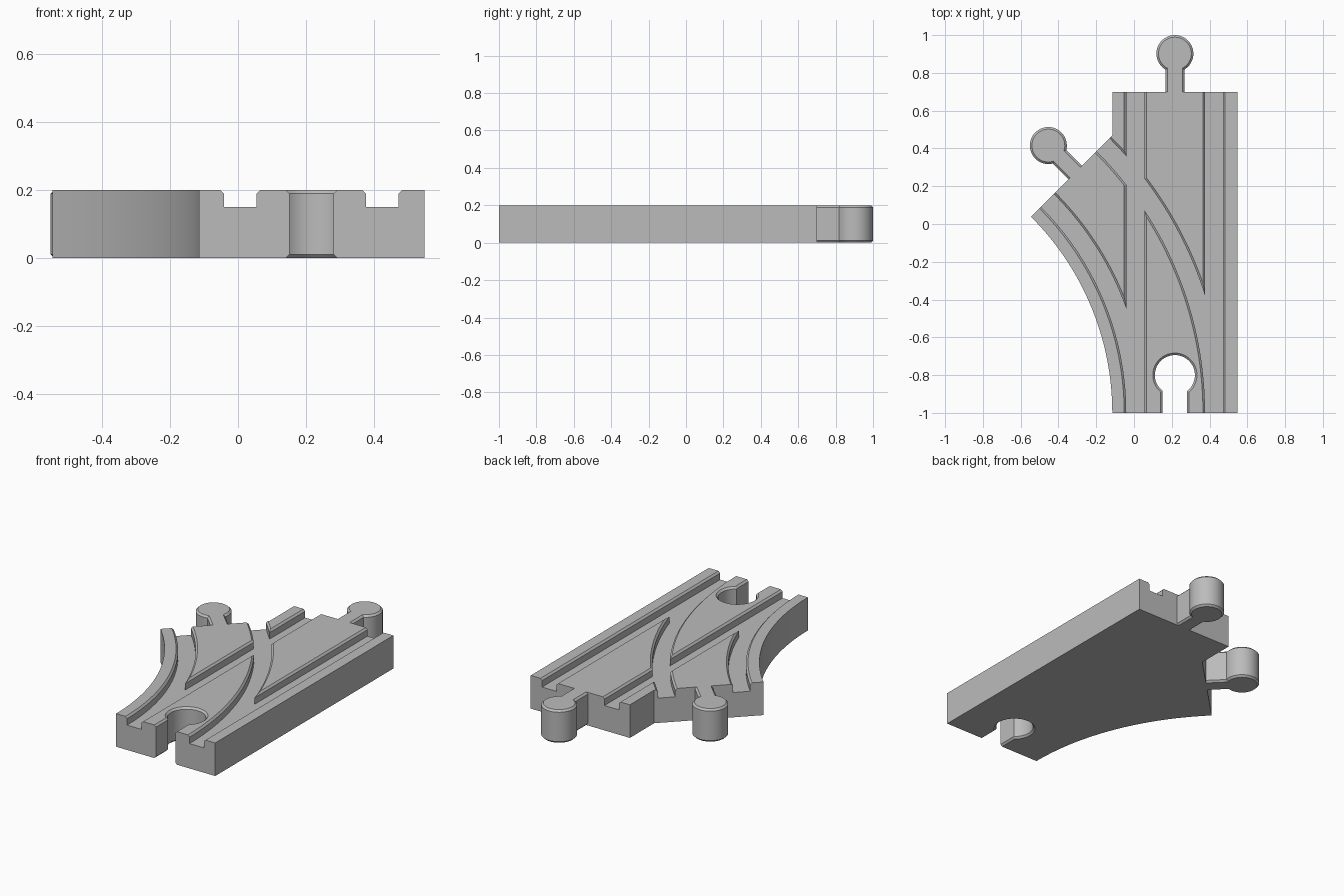
import bpy, bmesh
from math import pi, sin, cos, asin, radians
from mathutils import Matrix

if "Cube" in bpy.data.objects:
    bpy.data.objects.remove(bpy.data.objects["Cube"])

grey = bpy.data.materials.new("plain grey")
grey.use_nodes = True
GREY = (0.5, 0.5, 0.5, 1)
grey.diffuse_color = GREY
grey.node_tree.nodes["Principled BSDF"].inputs["Base Color"].default_value = GREY

HEIGHT, FLOOR, CHAMFER = 0.2, 0.15, 0.011
LEFT, RIGHT, FRONT, BACK = -0.115, 0.548, -1.0, 0.7
MIDDLE = (LEFT + RIGHT) / 2
INNER = 1.468                      # radius of the branch's inside edge
PIVOT = LEFT - INNER               # x of the branch's turning centre
TURN = radians(45)


def loft(name, levels):
    """Closed solid through (z, outline) levels, bottom to top."""
    bm = bmesh.new()
    rings = [[bm.verts.new((x, y, z)) for x, y in pts] for z, pts in levels]
    for low, high in zip(rings, rings[1:]):
        for i in range(len(low)):
            j = (i + 1) % len(low)
            bm.faces.new((low[i], low[j], high[j], high[i]))
    bm.faces.new(rings[0])
    bm.faces.new(rings[-1])
    bmesh.ops.recalc_face_normals(bm, faces=bm.faces)
    mesh = bpy.data.meshes.new(name)
    bm.to_mesh(mesh)
    bm.free()
    mesh.materials.append(grey)
    obj = bpy.data.objects.new(name, mesh)
    bpy.context.collection.objects.link(obj)
    return obj


def arc(radius, start, end, steps=40):
    angles = [start + (end - start) * i / steps for i in range(steps + 1)]
    return [(PIVOT + radius * cos(a), FRONT + radius * sin(a)) for a in angles]


def keyhole(radius, half, reach, root=0):
    """Neck along +y from the root, ending in a round head."""
    gap = asin(half / radius)
    start, sweep = -pi / 2 + gap, 2 * pi - 2 * gap
    head = [(radius * cos(start + sweep * i / 40), reach + radius * sin(start + sweep * i / 40))
            for i in range(41)]
    return [(-half, root), (half, root)] + head


def smooth(obj):
    bpy.ops.object.select_all(action='DESELECT')
    bpy.context.view_layer.objects.active = obj
    obj.select_set(True)
    bpy.ops.object.shade_smooth_by_angle(angle=radians(25))


def carve(obj, cutter):
    mod = obj.modifiers.new("cut", 'BOOLEAN')
    mod.operation, mod.solver, mod.object = 'DIFFERENCE', 'EXACT', cutter
    bpy.context.view_layer.objects.active = obj
    bpy.ops.object.modifier_apply(modifier=mod.name)
    bpy.data.objects.remove(cutter)


# Track body: straight block joined with the branch
edge = arc(INNER, TURN, 0)
meet = edge[0][1] + LEFT - edge[0][0]
outline = [(RIGHT, FRONT), (RIGHT, BACK), (LEFT, BACK), (LEFT, meet)] + edge
body = loft("track_body", [(0, outline), (HEIGHT, outline)])

# Wheel grooves: a straight and a curved one on each side
groove_levels = [(FLOOR, 0), (HEIGHT - CHAMFER, 0), (HEIGHT + CHAMFER, 2 * CHAMFER)]
for centre in (0.007, 0.424):
    straight, curved = [], []
    for z, grow in groove_levels:
        half = 0.048 + grow
        a, b = centre - half, centre + half
        straight.append((z, [(a, -1.1), (b, -1.1), (b, 0.8), (a, 0.8)]))
        curved.append((z, arc(b - PIVOT, -0.02, TURN + 0.02) + arc(a - PIVOT, TURN + 0.02, -0.02)))
    carve(body, loft("straight_groove", straight))
    carve(body, loft("curved_groove", curved))

# Socket for a neighbouring peg
socket_levels = [(-CHAMFER, 2 * CHAMFER), (CHAMFER, 0),
                 (HEIGHT - CHAMFER, 0), (HEIGHT + CHAMFER, 2 * CHAMFER)]
socket = loft("socket", [(z, keyhole(0.106 + g, 0.065 + g, 0.2, -0.1)) for z, g in socket_levels])
socket.data.transform(Matrix.Translation((MIDDLE, FRONT, 0)))
carve(body, socket)
smooth(body)

# Pegs on the straight end and the branch end
peg_levels = [(0, -CHAMFER), (CHAMFER, 0), (HEIGHT - CHAMFER, 0), (HEIGHT, -CHAMFER)]
branch_end = arc(MIDDLE - PIVOT, 0, TURN)[-1]
for name, (x, y), turn in (("straight_peg", (MIDDLE, BACK), 0), ("branch_peg", branch_end, TURN)):
    peg = loft(name, [(z, keyhole(0.098 + g, 0.05 + g, 0.202)) for z, g in peg_levels])
    peg.data.transform(Matrix.Translation((x, y, 0)) @ Matrix.Rotation(turn, 4, 'Z'))
    smooth(peg)
